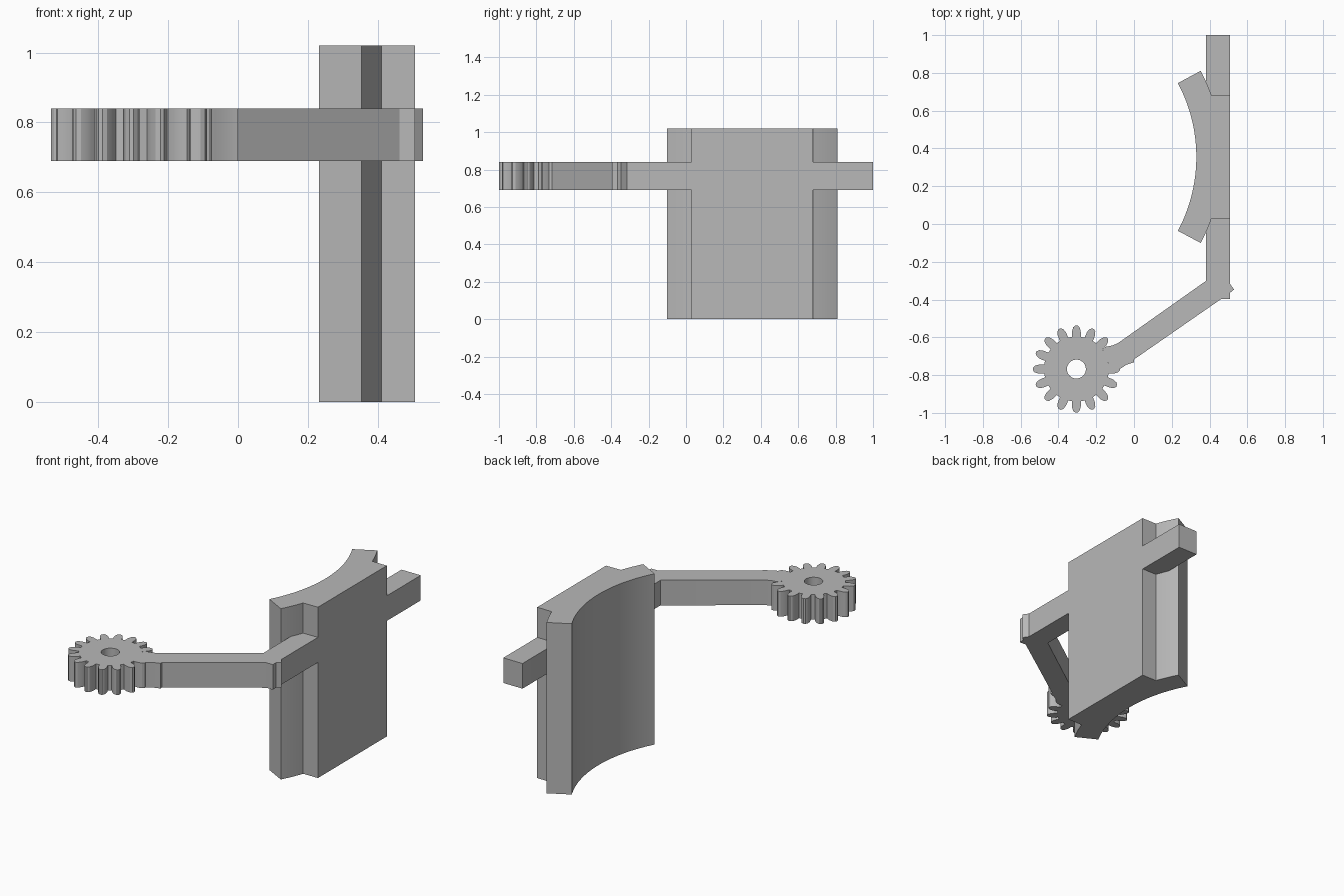
import bpy
import bmesh
from math import sin, cos, pi, radians

default = bpy.data.objects.get("Cube")
if default:
    bpy.data.objects.remove(default, do_unlink=True)

grey = bpy.data.materials.new("plain grey")
grey.use_nodes = True
COLOUR = (0.48, 0.48, 0.48, 1)
grey.diffuse_color = COLOUR
grey.node_tree.nodes["Principled BSDF"].inputs["Base Color"].default_value = COLOUR

ARM_Z = (0.69, 0.84)
PAD_Z = (0.0, 1.02)


def finish(name, bm):
    bmesh.ops.recalc_face_normals(bm, faces=bm.faces)
    mesh = bpy.data.meshes.new(name)
    bm.to_mesh(mesh)
    bm.free()
    mesh.materials.append(grey)
    obj = bpy.data.objects.new(name, mesh)
    bpy.context.collection.objects.link(obj)
    bpy.ops.object.select_all(action='DESELECT')
    obj.select_set(True)
    bpy.context.view_layer.objects.active = obj
    bpy.ops.object.shade_smooth_by_angle(angle=radians(25))
    return obj


def prism(name, outline, z_range):
    """Extrude a plan outline between two heights."""
    bm = bmesh.new()
    low, high = z_range
    face = bm.faces.new([bm.verts.new((x, y, low)) for x, y in outline])
    result = bmesh.ops.extrude_face_region(bm, geom=[face], use_keep_orig=True)
    top = [v for v in result["geom"] if isinstance(v, bmesh.types.BMVert)]
    bmesh.ops.translate(bm, verts=top, vec=(0, 0, high - low))
    return finish(name, bm)


def arc(centre, radius, start, end, steps):
    angles = [radians(start + (end - start) * i / steps) for i in range(steps + 1)]
    return [(centre[0] + radius * cos(a), centre[1] + radius * sin(a)) for a in angles]


# Curved pad with a flat raised back
PAD_CENTRE = (-0.5, 0.355)
pad = arc(PAD_CENTRE, 0.83, 28.1, -28.1, 40)
pad += arc(PAD_CENTRE, 0.967, -28.1, -19.7, 6)
pad += [(0.507, 0.03), (0.507, 0.68)]
pad += arc(PAD_CENTRE, 0.967, 19.7, 28.1, 6)
prism("curved_pad", pad, PAD_Z)

# Straight stub behind the pad
prism("rear_bar", [(0.38, 1.0), (0.38, 0.756), (0.41, 0.68), (0.507, 0.68), (0.507, 1.0)], ARM_Z)

# Bent arm from the pad to the gear, with a flared neck
prism("bent_arm", [
    (0.507, 0.03), (0.41, 0.03), (0.38, -0.046), (0.38, -0.302),
    (-0.087, -0.632), (-0.115, -0.643), (-0.16, -0.652), (-0.167, -0.69),
    (-0.136, -0.735), (-0.137, -0.766), (-0.09, -0.775), (-0.065, -0.762),
    (-0.04, -0.745), (0.0, -0.732), (0.0, -0.717), (0.463, -0.396),
    (0.507, -0.396), (0.507, -0.365), (0.53, -0.347), (0.507, -0.315)], ARM_Z)

# Gear: rounded teeth around a ring with a round bore
GEAR_CENTRE = (-0.305, -0.768)
TEETH = 16
NECK_TOOTH = 1
half_tooth = [(-0.135, 0.172), (-0.127, 0.187), (-0.112, 0.204), (-0.075, 0.222), (-0.025, 0.231)]
tooth = half_tooth + [(-a, r) for a, r in reversed(half_tooth)]
rim = []
for k in range(TEETH):
    middle = 2 * pi * k / TEETH
    for a, r in tooth:
        rim.append((middle + a, 0.172 if k == NECK_TOOTH else r))

bm = bmesh.new()
sections = []
for angle, radius in rim:
    corners = [(radius, ARM_Z[0]), (radius, ARM_Z[1]), (0.05, ARM_Z[1]), (0.05, ARM_Z[0])]
    sections.append([bm.verts.new((GEAR_CENTRE[0] + r * cos(angle),
                                   GEAR_CENTRE[1] + r * sin(angle), z)) for r, z in corners])
for i, section in enumerate(sections):
    previous = sections[i - 1]
    for j in range(4):
        n = (j + 1) % 4
        bm.faces.new((previous[j], section[j], section[n], previous[n]))
finish("gear", bm)
